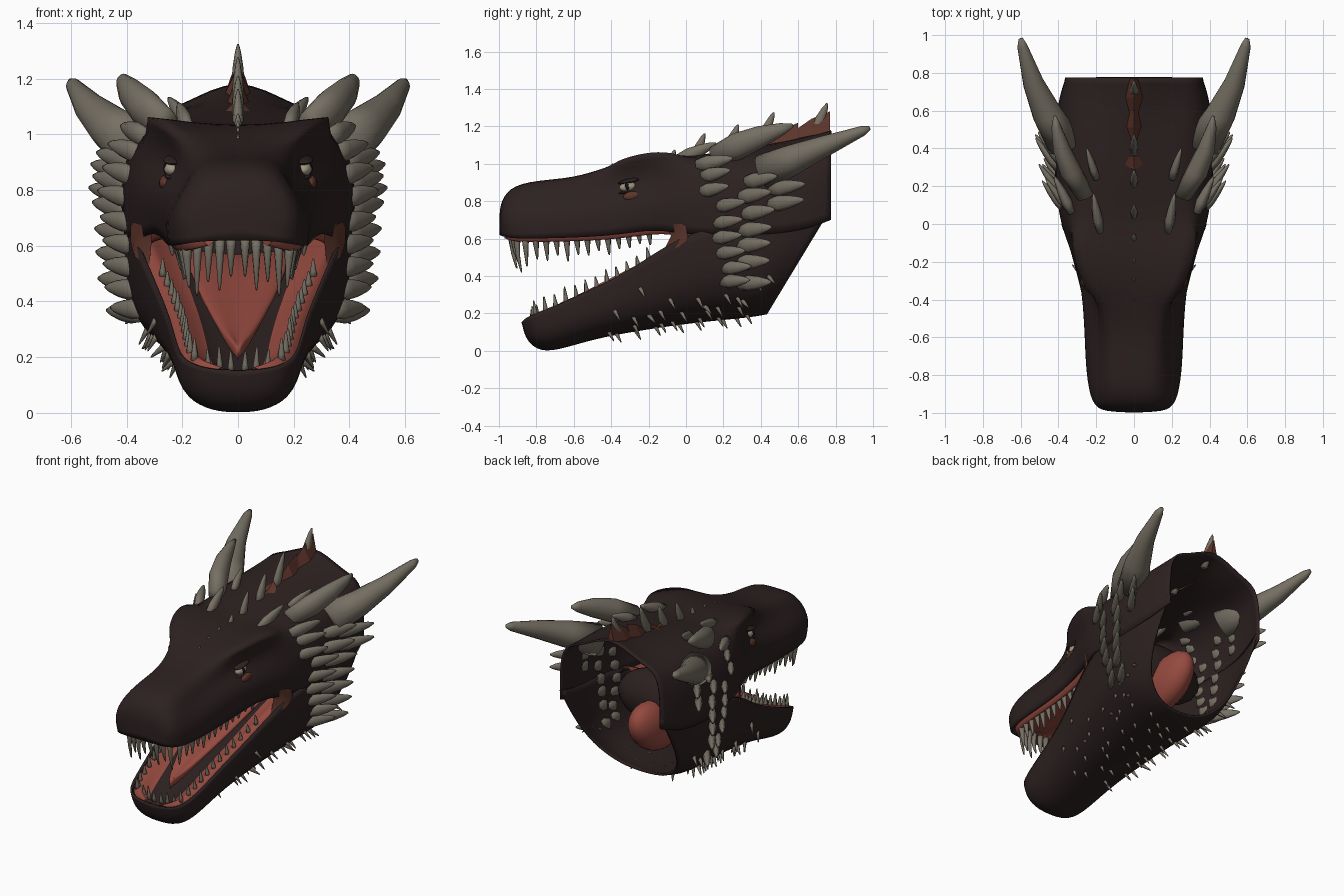
import bpy, bmesh, math, random
from mathutils import Vector as V
from mathutils.bvhtree import BVHTree

if "Cube" in bpy.data.objects:
    bpy.data.objects.remove(bpy.data.objects["Cube"])
random.seed(4)

def mat(name, c):
    m = bpy.data.materials.new(name)
    m.diffuse_color = (*c, 1)
    m.use_nodes = True
    m.node_tree.nodes["Principled BSDF"].inputs["Base Color"].default_value = m.diffuse_color
    return m
HIDE = mat("dark_hide", (.026, .015, .015))
BONE = mat("grey_bone", (.18, .16, .125))
FLESH = mat("mouth_flesh", (.30, .068, .05))
SKIN = mat("brown_membrane", (.11, .036, .024))
EYE = mat("eye_pale", (.35, .30, .22))
BLACK = mat("pupil_black", (.005, .005, .005))

def finish(bm, name, m, smooth=True):
    me = bpy.data.meshes.new(name)
    bmesh.ops.recalc_face_normals(bm, faces=bm.faces)
    bm.to_mesh(me)
    bm.free()
    me.materials.append(m)
    if smooth:
        for p in me.polygons:
            p.use_smooth = True
    ob = bpy.data.objects.new(name, me)
    bpy.context.collection.objects.link(ob)
    return ob

def loft(name, m, halves, cap=True, thick=0.0, crease=()):
    """Skin half sections (centre to edge), mirrored in x; crease = rows with a sharp second line."""
    bm = bmesh.new()
    layer = bm.edges.layers.float.new("crease_edge")
    rows = []
    for h in halves:
        ring = [V((-p[0], p[1], p[2])) for p in reversed(h[1:])] + [V(p) for p in h]
        rows.append([bm.verts.new(p) for p in ring])
    for a, b in zip(rows, rows[1:]):
        for i in range(len(a) - 1):
            bm.faces.new((a[i], a[i + 1], b[i + 1], b[i]))
    for r in crease:
        mid = len(rows[r]) // 2
        for i in (mid - 1, mid + 1):
            bm.edges.get((rows[r][i], rows[r + 1][i]))[layer] = .6
    if cap:
        bm.faces.new(rows[0])
    ob = finish(bm, name, m)
    s = ob.modifiers.new("smooth", 'SUBSURF')
    s.levels = s.render_levels = 2
    s.boundary_smooth = 'PRESERVE_CORNERS'
    if thick:
        ob.modifiers.new("shell", 'SOLIDIFY').thickness = thick
    return ob

# Upper head: y, top z, then brow, eye, cheek and lip points (x, z)
UP = [(-1.0, .77, .09, .77, .15, .74, .17, .68, .14, .62),
      (-.95, .875, .12, .88, .20, .80, .235, .70, .215, .60),
      (-.80, .91, .14, .915, .185, .82, .26, .72, .25, .60),
      (-.60, .92, .14, .93, .18, .83, .27, .75, .255, .605),
      (-.42, .97, .21, 1.0, .18, .87, .28, .79, .265, .615),
      (-.30, 1.0, .29, 1.045, .20, .90, .305, .80, .275, .63),
      (-.15, 1.02, .335, 1.075, .28, .92, .35, .80, .305, .65),
      (0.0, 1.02, .34, 1.05, .37, .93, .40, .79, .365, .62),
      (.20, 1.07, .27, 1.07, .39, .96, .43, .80, .405, .62),
      (.45, 1.11, .23, 1.09, .38, 1.02, .43, .82, .415, .62),
      (.65, 1.18, .20, 1.08, .37, 1.04, .41, .85, .40, .65),
      (.775, 1.22, .20, 1.10, .34, 1.07, .365, .88, .36, .70)]
head = loft("upper_head", HIDE,
            [[(0, s[0], s[1])] + [(s[i], s[0], s[i + 1]) for i in (2, 4, 6, 8)] for s in UP],
            thick=.012, crease=(4, 5, 6))

# Lower jaw: rim y, rim z, keel y, keel z, half width
LOW = [(-.88, .15, -.86, .07, .10), (-.86, .18, -.80, .0, .19), (-.74, .22, -.70, -.005, .225),
       (-.50, .33, -.50, .06, .25), (-.30, .43, -.25, .105, .29), (-.10, .57, 0, .14, .35),
       (.10, .66, .15, .155, .39), (.35, .67, .30, .17, .415), (.55, .68, .38, .18, .405),
       (.775, .76, .43, .19, .365)]
def jaw_section(s):
    f = ((0, 0), (.46, .03), (.86, .24), (1.0, .6), (1.0, 1.0))
    return [(s[4] * w, s[2] + (s[0] - s[2]) * t, s[3] + (s[1] - s[3]) * t) for w, t in f]
jaw = loft("lower_jaw", HIDE, [jaw_section(s) for s in LOW], thick=.012)

# Mouth lining: palate, gums with a dark jaw floor
loft("palate", FLESH, [[(0, s[0] + .03, s[9] + .07), (s[8] - .08, s[0] + .03, s[9] + .04),
                        (s[8] - .035, s[0] + .03, s[9] - .04), (s[8] - .012, s[0] + .03, s[9] + .01)]
                       for s in UP[:8]], cap=False)
floor = loft("jaw_floor", FLESH, [[(0, s[0] + .03, s[1] - .06), (s[4] - .12, s[0] + .03, s[1] - .05),
                                   (s[4] - .045, s[0] + .02, s[1] + .03), (s[4] - .012, s[0] + .02, s[1] - .01)]
                                  for s in LOW[:7]], cap=False)
floor.data.materials.append(HIDE)
for p in floor.data.polygons:
    if p.index % 6 in (2, 3):
        p.material_index = 1

def ball(name, m, c, r, rx=0, mirror=False):
    for sx in ((1, -1) if mirror else (1,)):
        bm = bmesh.new()
        bmesh.ops.create_uvsphere(bm, u_segments=20, v_segments=12, radius=1)
        ob = finish(bm, name, m)
        ob.location = (c[0] * sx, c[1], c[2])
        ob.scale = r
        ob.rotation_euler = (rx, 0, 0)
# Throat: dark back wall with the flesh tube poking out behind
ball("throat_wall", HIDE, (0, .20, .58), (.33, .16, .18))
ball("throat", FLESH, (0, .33, .46), (.11, .23, .15), .5)

# Tongue: flattened, widening towards the throat
TON = [(-.70, .235, .012), (-.62, .26, .05), (-.45, .35, .11), (-.25, .45, .17), (-.05, .55, .21), (.15, .58, .22)]
loft("tongue", FLESH, [[(0, y, z), (w * .6, y, z + .02), (w, y, z + .01), (w * .7, y, z - .04), (0, y, z - .05)]
                       for y, z, w in TON])

# Mouth corner membranes: sheets between lip and jaw rim
for s in (1, -1):
    bm = bmesh.new()
    strip = [[bm.verts.new((s * x, y, z)) for x, y, z in row] for row in (
        ((.310, -.11, .665), (.345, -.07, .675), (.376, -.03, .685), (.385, .0, .67)),
        ((.310, -.08, .615), (.345, -.05, .615), (.376, -.02, .615), (.385, .01, .61)),
        ((.318, -.12, .535), (.345, -.08, .54), (.370, -.03, .56), (.380, .01, .59)))]
    for a, b in zip(strip, strip[1:]):
        for i in range(3):
            bm.faces.new((a[i], a[i + 1], b[i + 1], b[i]))
    finish(bm, "mouth_corner", SKIN)

# Surface lookup for placing scales and eyes
dg = bpy.context.evaluated_depsgraph_get()
trees = [BVHTree.FromObject(o, dg) for o in (head, jaw)]
def surface(o, d):
    hits = [t.ray_cast(V(o), V(d)) for t in trees]
    hits = [h for h in hits if h[0] is not None]
    return min(hits, key=lambda h: h[3])[0] if hits else None

# Eyes, set into the side of the head below the brow
ex = surface((2, -.31, .875), (-1, 0, 0)).x
px = surface((2, -.29, .83), (-1, 0, 0)).x
ball("eye", EYE, (ex - .006, -.31, .877), (.03, .047, .027), .15, True)
ball("pupil", BLACK, (ex + .016, -.315, .878), (.011, .012, .02), .15, True)
ball("lower_eyelid", HIDE, (ex - .008, -.305, .850), (.03, .06, .010), .15, True)
ball("upper_eyelid", HIDE, (ex - .008, -.30, .908), (.036, .065, .013), .2, True)
ball("eye_patch", SKIN, (px - .010, -.285, .826), (.022, .05, .027), .1, True)

def spike(bm, base, tip, r, flat=1.0, normal=(1, 0, 0), bend=(0, 0, 0), bulge=False, n=8):
    base, tip, bend = V(base), V(tip), V(bend)
    d = (tip - base).normalized()
    u = d.cross(V(normal)).normalized()
    w = d.cross(u) * flat
    prof = ((0, .8), (.3, 1), (.6, .8), (.87, .45), (1, .14)) if bulge else \
           ((0, 1), (.3, .8), (.6, .56), (.94, .27), (1, .12))
    rings = []
    for t, k in prof:
        c = base.lerp(tip, t) + bend * (4 * t * (1 - t))
        rings.append([bm.verts.new(c + (u * math.cos(a) + w * math.sin(a)) * r * k)
                      for a in (2 * math.pi * i / n for i in range(n))])
    for a, b in zip(rings, rings[1:]):
        for i in range(n):
            bm.faces.new((a[i], a[(i + 1) % n], b[(i + 1) % n], b[i]))
    bm.faces.new(rings[0])
    bm.faces.new(rings[-1])

def both(bm, base, tip, r, **k):
    for s in (1, -1):
        f = lambda p: (p[0] * s, p[1], p[2])
        kk = dict(k, normal=f(k.get("normal", (1, 0, 0))), bend=f(k.get("bend", (0, 0, 0))))
        spike(bm, f(base), f(tip), r, **kk)

# Horns
bm = bmesh.new()
both(bm, (.36, .42, .955), (.60, .98, 1.19), .10, bend=(.03, -.01, 0), n=16)
both(bm, (.26, .15, 1.035), (.42, .57, 1.205), .072, flat=.8, bend=(.03, 0, .01), bulge=True, n=14)
both(bm, (.18, -.04, 1.02), (.215, .16, 1.11), .038, flat=.7, bulge=True)
both(bm, (.33, .06, .99), (.42, .25, 1.03), .042, flat=.7, bulge=True)
both(bm, (.20, .24, 1.06), (.25, .40, 1.13), .032, flat=.7, bulge=True)
finish(bm, "horns", BONE)

# Cheek scales in rows: y, length, radius, list of heights
bm = bmesh.new()
for y, ln, r, zs in ((.10, .16, .038, (.93, .85)),
                     (.17, .16, .037, (.77, .68, .60, .52, .44, .37)),
                     (.30, .18, .042, (.90, .82, .73, .64, .56, .47, .36)),
                     (.42, .20, .042, (.86, .78))):
    for z in zs:
        y2 = y + random.uniform(-.03, .03)
        p = surface((2, y2, z), (-1, 0, 0))
        if p:
            both(bm, p + V((-.02, 0, 0)), p + V((ln * .58, ln * .95, .02 + .05 * (z - .6))),
                 r, flat=.6, normal=(1, -.6, 0), bulge=True)
finish(bm, "cheek_scales", BONE)

# Small chin spikes, on the underside and lower flanks
bm = bmesh.new()
for y in (-.40, -.28, -.17, -.05, .07, .18, .30):
    for x in (.06, .15, .24, .32):
        q = V((x + random.uniform(-.03, .03), y + random.uniform(-.04, .04), -1))
        p = surface(q, (0, 0, 1))
        if p and p.z < .45:
            both(bm, p + V((0, 0, .01)), p + V((x * .1, .03, -.045)), .012, n=6)
for y, z in ((.3, .27), (.37, .36), (.44, .40), (.1, .24), (-.2, .19)):
    p = surface((2, y, z), (-1, 0, 0))
    if p:
        both(bm, p + V((-.01, 0, 0)), p + V((.04, .035, -.04)), .014, n=6)
finish(bm, "chin_spikes", BONE)

# Crest spikes along the centre line
bm = bmesh.new()
for y, h, r in ((-.40, .015, .012), (-.30, .015, .014), (-.20, .02, .015), (-.08, .04, .02), (.04, .12, .028),
                (.21, .14, .032), (.38, .18, .032), (.67, .17, .034)):
    p = surface((0, y, 3), (0, 0, -1))
    spike(bm, p - V((0, 0, .03)), p + V((0, h * .5, h)), r, flat=.7, bulge=True)
finish(bm, "crest_spikes", BONE)

# Crest membrane: narrow wedges between the crest spikes
bm = bmesh.new()
for y0, y1, z0, z1, w in ((.25, .36, 1.06, 1.13, .05), (.42, .60, 1.08, 1.22, .045), (.57, .77, 1.13, 1.28, .045)):
    a, b = [[bm.verts.new(p) for p in ((s * w * .4, y0, z0), (s * w, (y0 + y1) / 2, z0 + .02), (s * w * .5, y1, z0 + .04))]
            for s in (1, -1)]
    t = [bm.verts.new(p) for p in ((0, y0, z0 + .04), (0, (y0 + y1) / 2, z1 - .04), (0, y1, z1))]
    for q in (a, b):
        for i in (0, 1):
            bm.faces.new((q[i], q[i + 1], t[i + 1], t[i]))
    bm.faces.new((a[0], t[0], b[0]))
    bm.faces.new((a[2], b[2], t[2]))
finish(bm, "crest_membrane", SKIN, False)

# Teeth: front row across, then both sides
bm = bmesh.new()
for x, l in ((.025, .12), (.065, .17), (.105, .14), (.145, .19)):
    y = -.93 + x * x * 1.5
    both(bm, (x, y, .635), (x * 1.02, y + .02, .61 - l), .02, n=7, bend=(0, -.012, 0))
    both(bm, (x, y + .11, .15), (x * 1.05, y + .10, .18 + l * .35), .014, n=7)
def along(rows, y):
    a, b = next(q for q in zip(rows, rows[1:]) if q[0][0] <= y <= q[1][0])
    t = (y - a[0]) / (b[0] - a[0])
    return [a[i] + (b[i] - a[i]) * t for i in (1, 2)]
upper_edge = [(s[0], s[8], s[9]) for s in UP]
lower_edge = [(s[0], s[4], s[1]) for s in LOW]
for i in range(13):
    y = -.86 + i * .055
    k = (1.2, .85, 1.0, .75)[i % 4] * (1 - .05 * i)
    x, z = along(upper_edge, y)
    both(bm, (x - .05, y, z + .01), (x - .06, y + .01, z - .03 - .10 * k), .02, n=7)
    if i:
        x, z = along(lower_edge, y)
        both(bm, (x - .05, y, z - .01), (x - .05, y - .01, z + .03 + .05 * k), .015, n=7)
finish(bm, "teeth", BONE)
